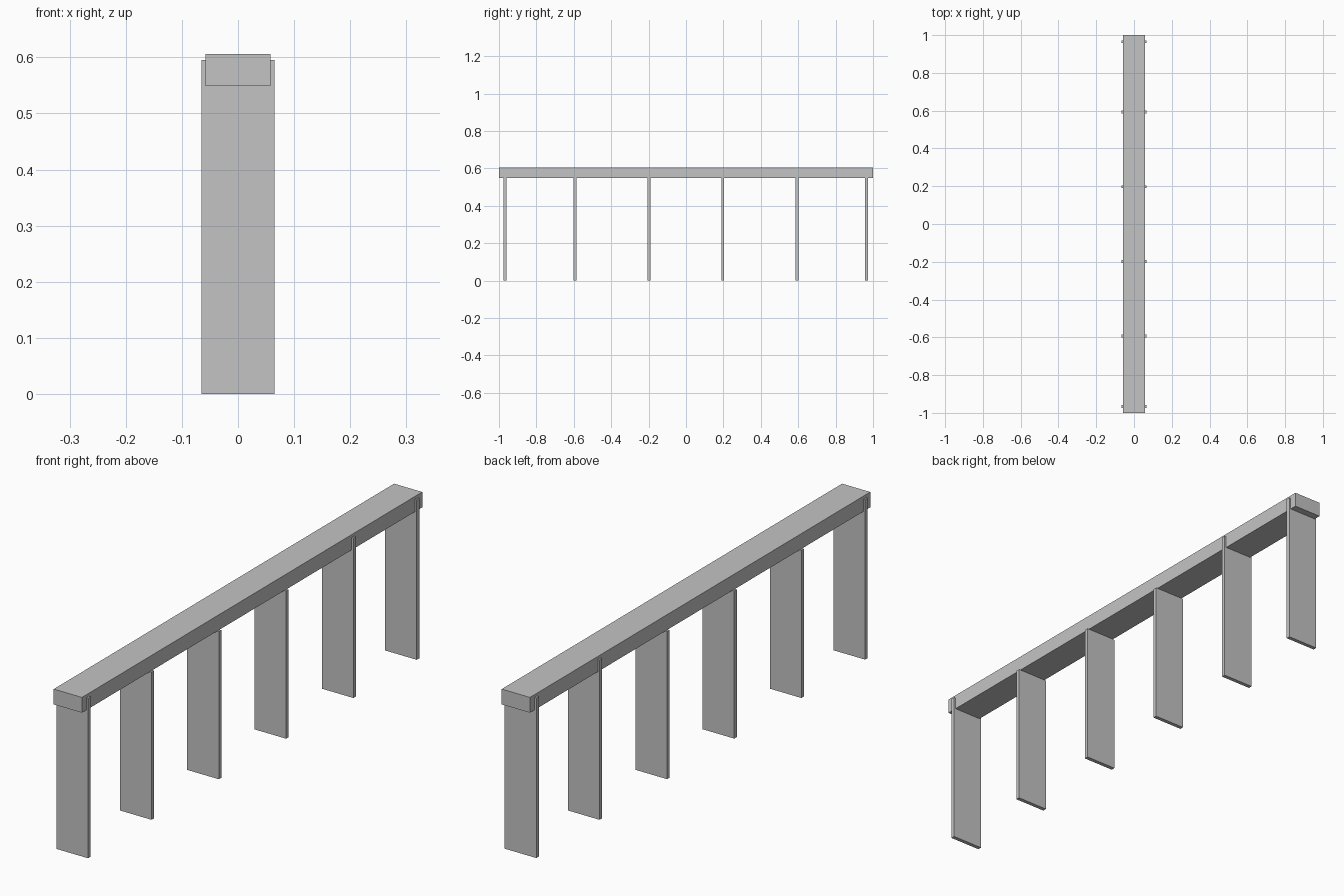
import bpy

cube = bpy.data.objects.get("Cube")
if cube:
    bpy.data.objects.remove(cube, do_unlink=True)

# Single plain grey
GREY = (0.55, 0.55, 0.55, 1.0)
grey = bpy.data.materials.new("plain_grey")
grey.use_nodes = True
grey.diffuse_color = GREY
grey.node_tree.nodes["Principled BSDF"].inputs["Base Color"].default_value = GREY


def box(name, width, depth, bottom, top, y=0.0):
    """Box centred on x = 0, spanning bottom to top."""
    bpy.ops.mesh.primitive_cube_add(size=1, location=(0, y, (bottom + top) / 2))
    obj = bpy.context.object
    obj.name = name
    obj.scale = (width, depth, top - bottom)
    bpy.ops.object.transform_apply(location=False, rotation=False, scale=True)
    obj.data.materials.append(grey)
    return obj


BEAM_BOTTOM, BEAM_TOP = 0.549, 0.606
TALL_TOP = 0.595

# Long deck beam
box("deck_beam", 0.116, 2.0, BEAM_BOTTOM, BEAM_TOP)

# Support panels: the tall ones clasp the beam sides, the short ones stop under it
supports = [
    (-0.967, True), (-0.593, False), (-0.198, False),
    (0.197, False), (0.593, True), (0.965, True),
]
for i, (y, tall) in enumerate(supports, 1):
    top = TALL_TOP if tall else BEAM_BOTTOM
    box(f"support_panel_{i}", 0.13, 0.015, 0.0, top, y)
